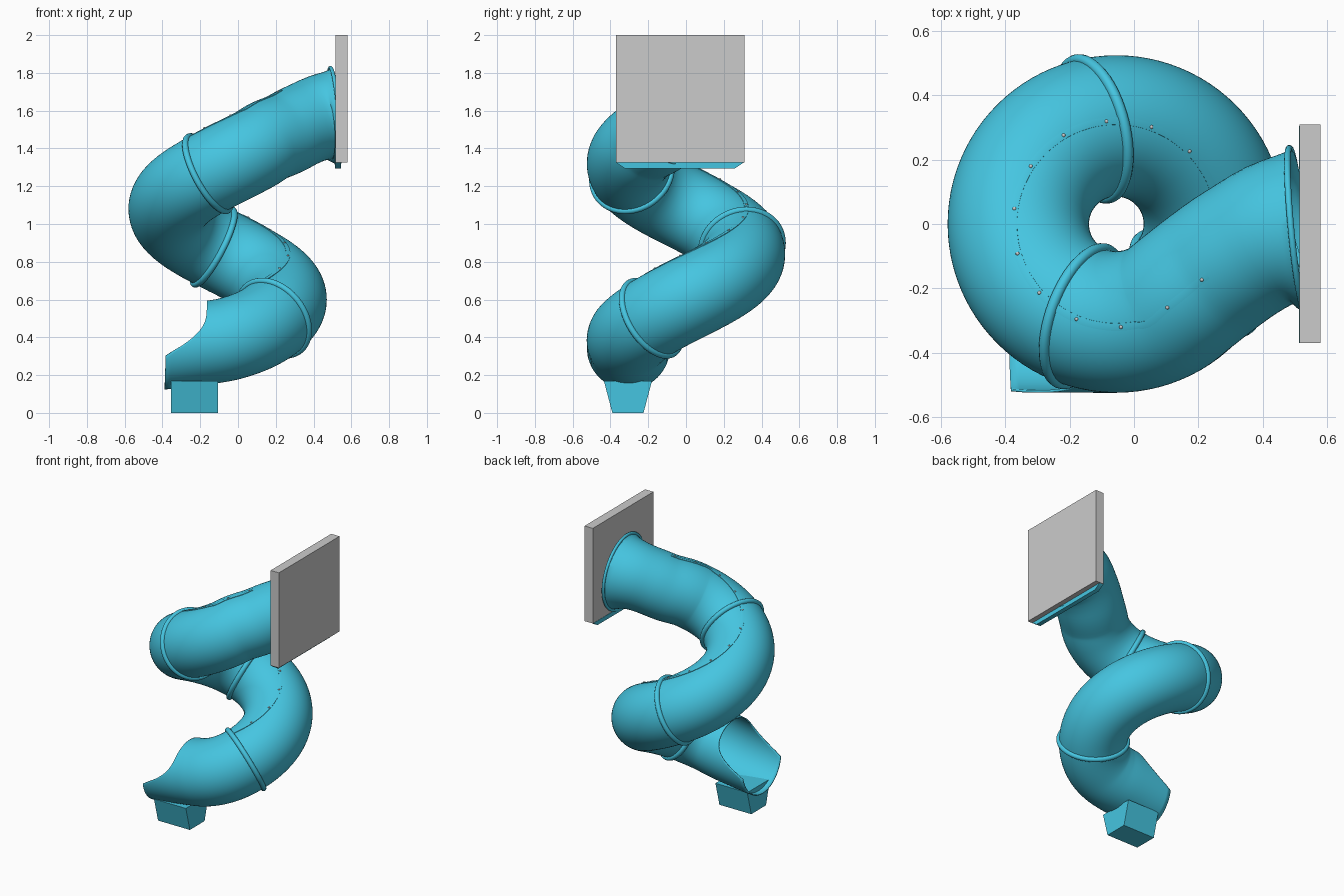
import bpy, bmesh
from math import sin, cos, pi, radians, atan2
from mathutils import Vector, Matrix

if "Cube" in bpy.data.objects:
    bpy.data.objects.remove(bpy.data.objects["Cube"])

CX, R, TUBE = -0.055, 0.305, 0.22

blue = bpy.data.materials.new("blue_plastic")
blue.diffuse_color = (0.06, 0.56, 0.75, 1)
blue.use_nodes = True
blue.node_tree.nodes["Principled BSDF"].inputs["Base Color"].default_value = blue.diffuse_color

# Centre line: entry bend, helix every 15 degrees, straight run-out
path = [(0.56, -0.02, 1.573), (0.515, -0.02, 1.57), (0.43, -0.035, 1.56),
        (0.33, -0.09, 1.52), (0.245, -0.15, 1.475)]
for a in range(-45, -451, -15):
    t = max(0, (-405 - a) / 45)
    path.append((CX + R * cos(radians(a)), R * sin(radians(a)),
                 1.32 + 0.96 * (a + 90) / 360 + 0.03 * t * t))
path += [(-0.14, -R, 0.375), (-0.26, -R, 0.36), (-0.385, -R, 0.345),
         (-0.5, -R, 0.335), (-0.6, -R, 0.33)]
path = [Vector(p) for p in path]


def u_at(angle):
    return 5 + (-45 - angle) / 15


def pos(u):
    i = max(1, min(int(u), len(path) - 3))
    t = u - i
    a, b, c, d = path[i - 1:i + 3]
    return 0.5 * (2 * b + (c - a) * t + (2 * a - 5 * b + 4 * c - d) * t * t
                  + (3 * b - a - 3 * c + d) * t ** 3)


def frame(u):
    tan = (pos(u + 0.02) - pos(u - 0.02)).normalized()
    side = tan.cross(Vector((0, 0, 1))).normalized()
    return pos(u), tan, side, side.cross(tan)


def radius(u):
    k = max(0, 1 - (u - 1) / 1.8)
    return TUBE + 0.038 * k * k


def finish(name, bm, mat=None):
    bmesh.ops.recalc_face_normals(bm, faces=bm.faces)
    me = bpy.data.meshes.new(name)
    bm.to_mesh(me)
    bm.free()
    ob = bpy.data.objects.new(name, me)
    bpy.context.collection.objects.link(ob)
    if mat:
        me.materials.append(mat)
    bpy.ops.object.select_all(action='DESELECT')
    ob.select_set(True)
    bpy.context.view_layer.objects.active = ob
    bpy.ops.object.shade_smooth_by_angle(angle=radians(35))
    return ob


def skin(bm, rows, close_u=True, close_v=False):
    vs = [[bm.verts.new(p) for p in r] for r in rows]
    n, m = len(vs), len(vs[0])
    for i in range(n if close_v else n - 1):
        for j in range(m if close_u else m - 1):
            k, l = (i + 1) % n, (j + 1) % m
            bm.faces.new((vs[i][j], vs[i][l], vs[k][l], vs[k][j]))


def prism(name, bottom, top, mat=None):
    bm = bmesh.new()
    skin(bm, [bottom, top])
    bm.verts.ensure_lookup_table()
    n = len(bottom)
    bm.faces.new(bm.verts[:n])
    bm.faces.new(bm.verts[n:])
    return finish(name, bm, mat)


# Slide tube, with a scooped exit: each lengthwise line stops at its own place
SIDES, MOUTH = 64, 14


def mouth_u(phi):
    h = TUBE * sin(phi)
    k = max(0, (h + 0.04) / 0.26)
    x = -0.388 + 0.228 * (1 - (1 - k) ** 3) if k else -0.382
    x += 0.12 * h
    i = 32
    while path[i + 1].x > x:
        i += 1
    return i + (path[i].x - x) / (path[i].x - path[i + 1].x)


def tube_point(u, phi, extra=0.0):
    p, _, s, up = frame(u)
    return p + (radius(u) + extra) * (cos(phi) * s + sin(phi) * up)


phis = [2 * pi * j / SIDES for j in range(SIDES)]
rows = [[tube_point(1 + i / 4, f) for f in phis] for i in range(125)]
rows += [[tube_point(32 + (mouth_u(f) - 32) * i / MOUTH, f) for f in phis]
         for i in range(1, MOUTH + 1)]
bm = bmesh.new()
skin(bm, rows)
tube = finish("slide_tube", bm, blue)
mod = tube.modifiers.new("wall", 'SOLIDIFY')
mod.thickness = 0.008
mod.offset = -1


# Raised joint rings between tube sections, and the collar at the wall
def joint_ring(name, u, major, minor):
    p, _, s, up = frame(u)
    tan = s.cross(up) * -1
    bm = bmesh.new()
    rows = []
    for i in range(64):
        a = 2 * pi * i / 64
        d = cos(a) * s + sin(a) * up
        rows.append([p + d * (major + minor * cos(b)) + tan * minor * sin(b)
                     for b in [2 * pi * j / 12 for j in range(12)]])
    skin(bm, rows, True, True)
    finish(name, bm, blue)


for n, a in enumerate((-110, -256, -397), 1):
    joint_ring(f"joint_ring_{n}", u_at(a), 0.221, 0.017)
joint_ring("wall_collar", 1.1, 0.258, 0.01)

# Seam strip along the crown of the tube
u0, u1 = 3.3, u_at(-397)
w = 0.055
bm = bmesh.new()
skin(bm, [[tube_point(u0 + (u1 - u0) * i / 110, pi / 2 + f, e)
           for f, e in ((-w, -0.002), (-w, 0.003), (0, 0.004), (w, 0.003), (w, -0.002))]
          for i in range(111)], close_u=False)
finish("seam_strip", bm, blue)

# Rivets on the strip
bm = bmesh.new()
for u in [3.5] + [u_at(-44 - 25.3 * k) for k in range(14)]:
    bmesh.ops.create_icosphere(bm, subdivisions=2, radius=0.006,
                               matrix=Matrix.Translation(tube_point(u, pi / 2, 0.003)))
finish("seam_rivets", bm)


# Wall panel, flange below it, and tapered foot
def rect_yz(x, y0, y1, z0, z1, inset=0.0):
    return [(x, y0 + inset, z0), (x, y1 - inset, z0), (x, y1, z1), (x, y0, z1)]


prism("wall_panel", rect_yz(0.515, -0.37, 0.31, 1.325, 2.0),
      rect_yz(0.58, -0.37, 0.31, 1.325, 2.0))
prism("wall_flange", rect_yz(0.513, -0.37, 0.305, 1.295, 1.325, 0.045),
      rect_yz(0.545, -0.37, 0.305, 1.295, 1.325, 0.045), blue)
prism("foot", rect_yz(-0.355, -0.435, -0.18, 0, 0.17, 0.045),
      rect_yz(-0.105, -0.435, -0.18, 0, 0.17, 0.045), blue)
